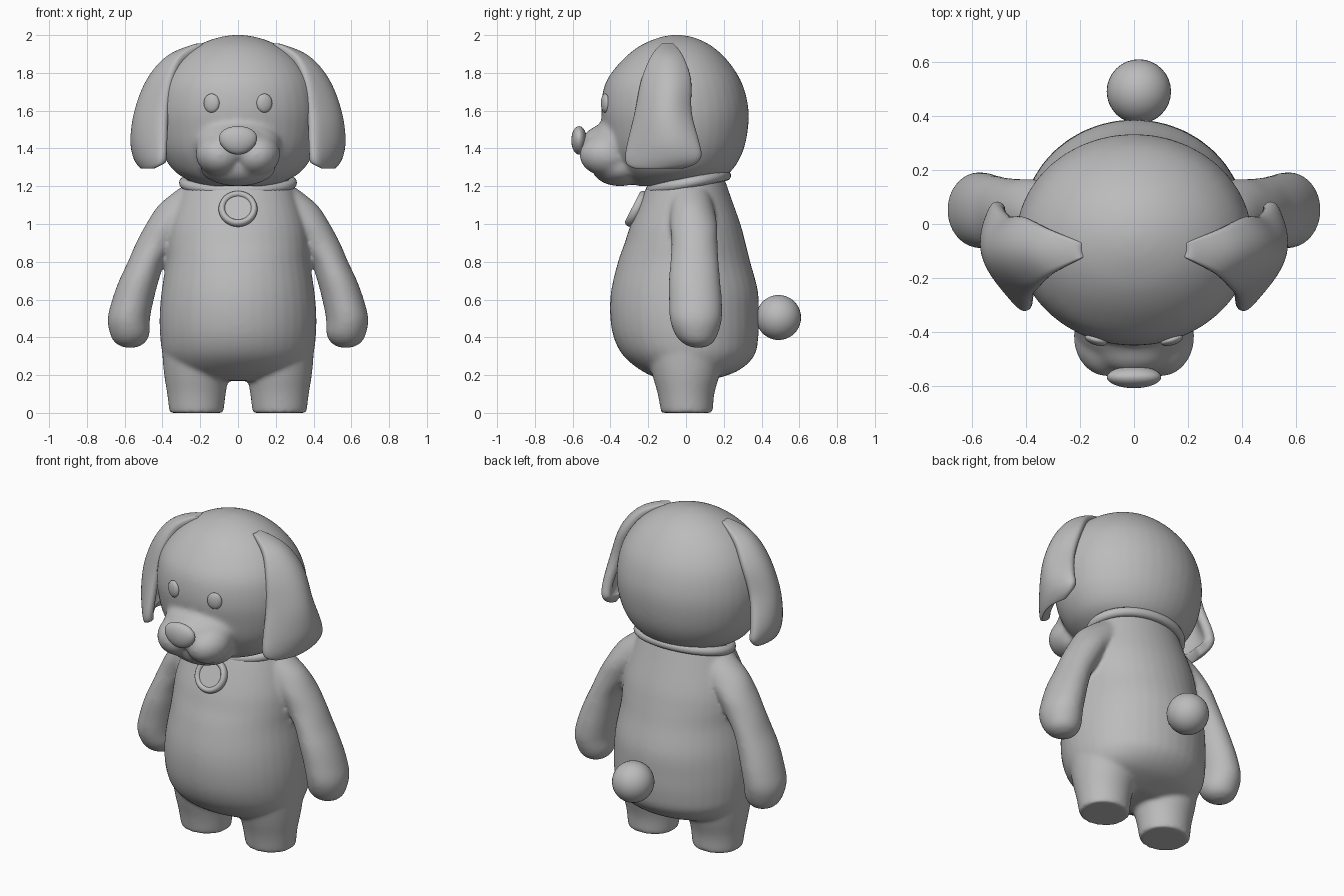
import bpy, bmesh, math
from mathutils import Vector, Matrix

cube = bpy.data.objects.get("Cube")
if cube:
    bpy.data.objects.remove(cube)

mat = bpy.data.materials.new("plain grey")
mat.use_nodes = True
GREY = (0.5, 0.5, 0.5, 1)
mat.diffuse_color = GREY
mat.node_tree.nodes["Principled BSDF"].inputs["Base Color"].default_value = GREY


def finish(name, bm, smooth=True):
    bmesh.ops.recalc_face_normals(bm, faces=bm.faces)
    mesh = bpy.data.meshes.new(name)
    bm.to_mesh(mesh)
    bm.free()
    mesh.materials.append(mat)
    mesh.polygons.foreach_set("use_smooth", [smooth] * len(mesh.polygons))
    obj = bpy.data.objects.new(name, mesh)
    bpy.context.collection.objects.link(obj)
    return obj


def spline(rows, steps=5):
    """Smoothly fill in between rows of values."""
    rows = [Vector(r) for r in rows]
    out = []
    for i in range(len(rows) - 1):
        a, b = rows[max(i - 1, 0)], rows[i]
        c, d = rows[i + 1], rows[min(i + 2, len(rows) - 1)]
        for k in range(steps):
            t = k / steps
            out.append(b + (c - a) * (t / 2) + (a * 2 - b * 5 + c * 4 - d) * (t * t / 2)
                       + (b * 3 - a - c * 3 + d) * (t ** 3 / 2))
    return out + [rows[-1]]


def loft(bm, rows, side=1, n=40):
    """Stack ellipses given as (z, centre x, centre y, radius x, radius y)."""
    rings = []
    for z, cx, cy, rx, ry in spline(rows):
        angles = [2 * math.pi * i / n for i in range(n)]
        rings.append([bm.verts.new((side * (cx + rx * math.cos(a)), cy + ry * math.sin(a), z))
                      for a in angles])
    for lo, hi in zip(rings, rings[1:]):
        for i in range(n):
            j = (i + 1) % n
            quad = [lo[i], lo[j], hi[j], hi[i]]
            bm.faces.new(quad if side > 0 else quad[::-1])
    ends = (rings[0][::-1], rings[-1])
    for cap in ends:
        bm.faces.new(cap if side > 0 else cap[::-1])


def ball(bm, centre, size, turn=Matrix()):
    bmesh.ops.create_uvsphere(bm, u_segments=32, v_segments=20, radius=1,
                              matrix=Matrix.Translation(centre) @ turn @ Matrix.Diagonal((*size, 1)))


def fuse(obj, voxel, rounds):
    """Melt overlapping volumes into one soft skin."""
    rem = obj.modifiers.new("fuse", 'REMESH')
    rem.mode = 'VOXEL'
    rem.voxel_size = voxel
    rem.use_smooth_shade = True
    soft = obj.modifiers.new("soften", 'SMOOTH')
    soft.factor = 0.5
    soft.iterations = rounds


# Body with arms and legs
bm = bmesh.new()
loft(bm, [(.17, 0, 0, .2, .12), (.22, 0, .02, .34, .25), (.3, 0, .015, .395, .345),
          (.4, 0, 0, .412, .383), (.52, 0, -.008, .415, .394), (.65, 0, -.008, .404, .388),
          (.8, 0, -.01, .38, .35), (.9, 0, -.005, .375, .32), (1, 0, -.002, .36, .29),
          (1.15, 0, .003, .31, .232), (1.25, 0, .01, .27, .19)])
for s in (1, -1):
    loft(bm, [(0, .22, .005, .143, .137), (.1, .22, 0, .155, .15), (.2, .22, 0, .171, .178),
              (.3, .22, 0, .18, .2), (.4, .22, 0, .185, .2)], s)
    loft(bm, [(.345, .57, .065, .03, .03), (.37, .572, .062, .078, .08), (.42, .573, .055, .105, .115),
              (.5, .578, .052, .112, .138), (.6, .556, .05, .11, .14), (.7, .525, .045, .105, .136),
              (.8, .485, .045, .098, .128), (.9, .43, .045, .11, .122), (1, .368, .04, .118, .125),
              (1.1, .27, .03, .15, .115), (1.19, .18, .02, .13, .1)], s)
fuse(finish("body", bm), .011, 14)

# Head with muzzle
bm = bmesh.new()
loft(bm, [(1.2, 0, -.1, .15, .15), (1.22, 0, -.07, .235, .22), (1.28, 0, -.055, .338, .295),
          (1.38, 0, -.055, .402, .355), (1.5, 0, -.055, .432, .383), (1.62, 0, -.06, .435, .39),
          (1.75, 0, -.065, .405, .36), (1.86, 0, -.06, .33, .285), (1.94, 0, -.055, .225, .195),
          (1.985, 0, -.05, .115, .1), (2.002, 0, -.05, .02, .02)])
ball(bm, (0, -.37, 1.425), (.225, .145, .135))
ball(bm, (0, -.43, 1.42), (.165, .125, .105))
ball(bm, (0, -.35, 1.3), (.2, .15, .1))
for s in (1, -1):
    ball(bm, (s * .1, -.415, 1.365), (.125, .15, .113), Matrix.Rotation(s * -.25, 4, 'Y'))
fuse(finish("head", bm), .012, 18)

# Nose, wider at the top
bm = bmesh.new()
ball(bm, (0, -.566, 1.443), (.1, .041, .075))
for v in bm.verts:
    v.co.x *= 1 + (v.co.z - 1.445) * 2
finish("nose", bm)

# Eyes
for s, label in ((1, "left"), (-1, "right")):
    bm = bmesh.new()
    ball(bm, (s * .14, -.428, 1.64), (.043, .02, .05), Matrix.Rotation(s * .3, 4, 'Z'))
    finish(label + "_eye", bm)

# Floppy ears: rows of (z, front y, back y, front x, middle x, back x)
ear_rows = spline([(1.965, -.125, -.07, .185, .19, .185), (1.9, -.19, -.01, .3, .365, .32),
                   (1.77, -.25, .04, .36, .482, .41), (1.6, -.285, .042, .385, .548, .465),
                   (1.45, -.322, .08, .395, .565, .51), (1.36, -.338, .095, .405, .55, .52),
                   (1.31, -.325, .06, .415, .525, .505), (1.29, -.28, -.01, .435, .505, .485)], 3)
for s, label in ((1, "left"), (-1, "right")):
    bm = bmesh.new()
    cols = 9
    grid = []
    for z, yf, yb, xf, xm, xb in ear_rows:
        row = []
        for k in range(cols):
            t = k / (cols - 1)
            x = xf * (1 - t) * (1 - 2 * t) + xm * 4 * t * (1 - t) + xb * t * (2 * t - 1)
            row.append(bm.verts.new((s * x, yf + (yb - yf) * t, z)))
        grid.append(row)
    for up, low in zip(grid, grid[1:]):
        for k in range(cols - 1):
            quad = [up[k], low[k], low[k + 1], up[k + 1]]
            bm.faces.new(quad if s > 0 else quad[::-1])
    ear = finish(label + "_ear", bm)
    if ear.data.polygons[len(ear.data.polygons) // 2].normal.x * s < 0:
        ear.data.flip_normals()
    thick = ear.modifiers.new("thickness", 'SOLIDIFY')
    thick.thickness = .06
    thick.offset = -1
    sub = ear.modifiers.new("round", 'SUBSURF')
    sub.levels = sub.render_levels = 2


def ring(name, radius_x, radius_y, width, height, matrix, n=64, m=12):
    """An oval ring with an oval section."""
    bm = bmesh.new()
    loops = []
    for i in range(n):
        a = 2 * math.pi * i / n
        loops.append([])
        for j in range(m):
            b = 2 * math.pi * j / m
            w = width * math.cos(b)
            p = Vector(((radius_x + w) * math.cos(a), (radius_y + w) * math.sin(a), height * math.sin(b)))
            loops[-1].append(bm.verts.new(matrix @ p))
    for i in range(n):
        p, q = loops[i], loops[(i + 1) % n]
        for j in range(m):
            k = (j + 1) % m
            bm.faces.new((p[j], q[j], q[k], p[k]))
    return finish(name, bm)


# Collar and its round tag
ring("collar", .285, .203, .027, .028,
     Matrix.Translation((0, .012, 1.218)) @ Matrix.Rotation(math.radians(11), 4, 'X'))
tilt = Matrix.Translation((0, -.262, 1.08)) @ Matrix.Rotation(math.radians(63), 4, 'X')
ring("tag_rim", .085, .085, .018, .024, tilt)
bm = bmesh.new()
bmesh.ops.create_cone(bm, cap_ends=True, segments=48, radius1=.085, radius2=.085, depth=.024, matrix=tilt)
finish("tag_plate", bm, False)

# Tail
bm = bmesh.new()
ball(bm, (.018, .49, .505), (.119, .119, .119))
finish("tail", bm)
